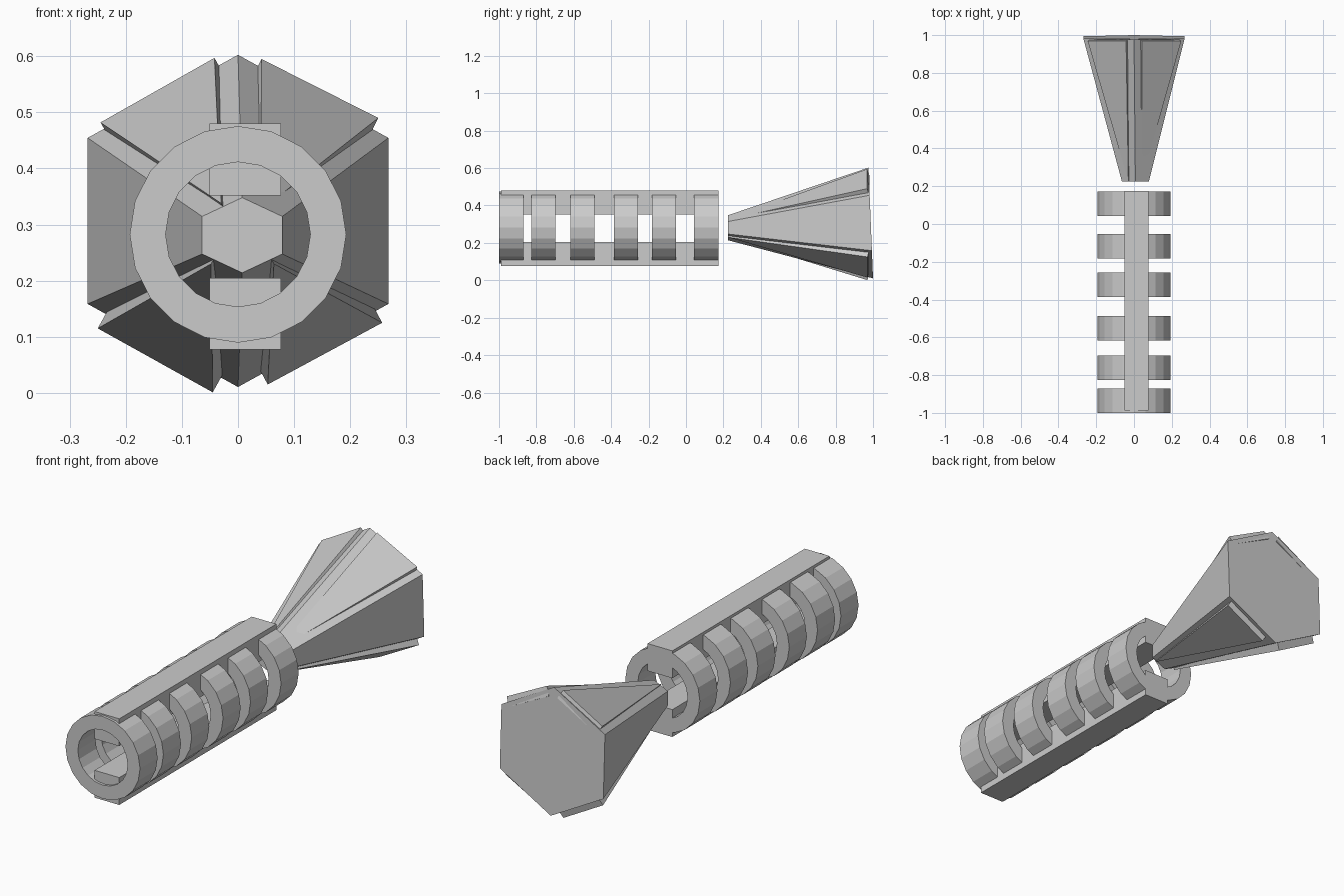
import bpy
from math import sin, cos, pi
from mathutils import Vector

if "Cube" in bpy.data.objects:
    bpy.data.objects.remove(bpy.data.objects["Cube"])


def make(name, verts, faces):
    me = bpy.data.meshes.new(name)
    me.from_pydata(verts, [], faces)
    ob = bpy.data.objects.new(name, me)
    bpy.context.collection.objects.link(ob)
    # consistent outward normals
    import bmesh
    bm = bmesh.new()
    bm.from_mesh(me)
    bmesh.ops.recalc_face_normals(bm, faces=bm.faces)
    bm.to_mesh(me)
    bm.free()
    return ob


def ring(name, y0, y1, zc=0.2825, r_out=0.193, r_in=0.129, n=20):
    loops = [(r_out, y0), (r_out, y1), (r_in, y1), (r_in, y0)]
    verts = [(r * sin(2 * pi * i / n), y, zc + r * cos(2 * pi * i / n))
             for r, y in loops for i in range(n)]
    faces = [(a * n + i, a * n + (i + 1) % n,
              (a + 1) % 4 * n + (i + 1) % n, (a + 1) % 4 * n + i)
             for a in range(4) for i in range(n)]
    return make(name, verts, faces)


def box(name, x, y, z):
    verts = [(a, b, c) for a in x for b in y for c in z]
    faces = [(0, 1, 3, 2), (4, 6, 7, 5), (0, 4, 5, 1),
             (2, 3, 7, 6), (0, 2, 6, 4), (1, 5, 7, 3)]
    return make(name, verts, faces)


# Six handle rings
for k, y in enumerate((-1.0, -0.827, -0.618, -0.386, -0.183, 0.043)):
    ring(f"handle_ring_{k + 1}", y, y + 0.13)

# Top and bottom handle bars
box("top_bar", (-0.051, 0.077), (-0.988, 0.174), (0.352, 0.48))
box("bottom_bar", (-0.051, 0.077), (-0.988, 0.174), (0.077, 0.205))


# Six-sided flared head, its wide end slightly tilted
def hexagon(cx, y, cz, rx, rz, tilt):
    return [(cx + rx * sin(i * pi / 3), y - tilt * cos(i * pi / 3),
             cz + rz * cos(i * pi / 3)) for i in range(6)]


verts = (hexagon(0.0075, 0.225, 0.281, 0.0825, 0.067, 0)
         + hexagon(0, 0.988, 0.3065, 0.3095, 0.296, 0.012))
faces = [(i, (i + 1) % 6, 6 + (i + 1) % 6, 6 + i) for i in range(6)]
make("flared_head", verts, faces + [tuple(range(6)), tuple(range(6, 12))])


# Wedge plates on the four slanted faces: apex at the neck, two wide corners
def plate(name, apex, inner, outer, y):
    p, a, b = (Vector((apex[0], 0.225, apex[1])),
               Vector((inner[0], y, inner[1])), Vector((outer[0], y, outer[1])))
    n = (a - p).cross(b - p).normalized()
    if n.dot(Vector((0, 0, 0.3)) - Vector((a.x, 0, a.z))) < 0:
        n = -n
    verts = [p, a, b, p + n * 0.015, a + n * 0.045, b + n * 0.045]
    make(name, verts, [(0, 1, 2), (3, 5, 4), (0, 3, 4, 1),
                       (1, 4, 5, 2), (2, 5, 3, 0)])


plate("plate_upper_right", (0.04, 0.325), (0.042, 0.595), (0.25, 0.49), 0.968)
plate("plate_upper_left", (-0.03, 0.338), (-0.042, 0.597), (-0.245, 0.482), 0.968)
plate("plate_lower_right", (0.064, 0.23), (0.053, 0.015), (0.257, 0.125), 0.97)
plate("plate_lower_left", (-0.048, 0.23), (-0.045, 0.001), (-0.25, 0.115), 0.97)
